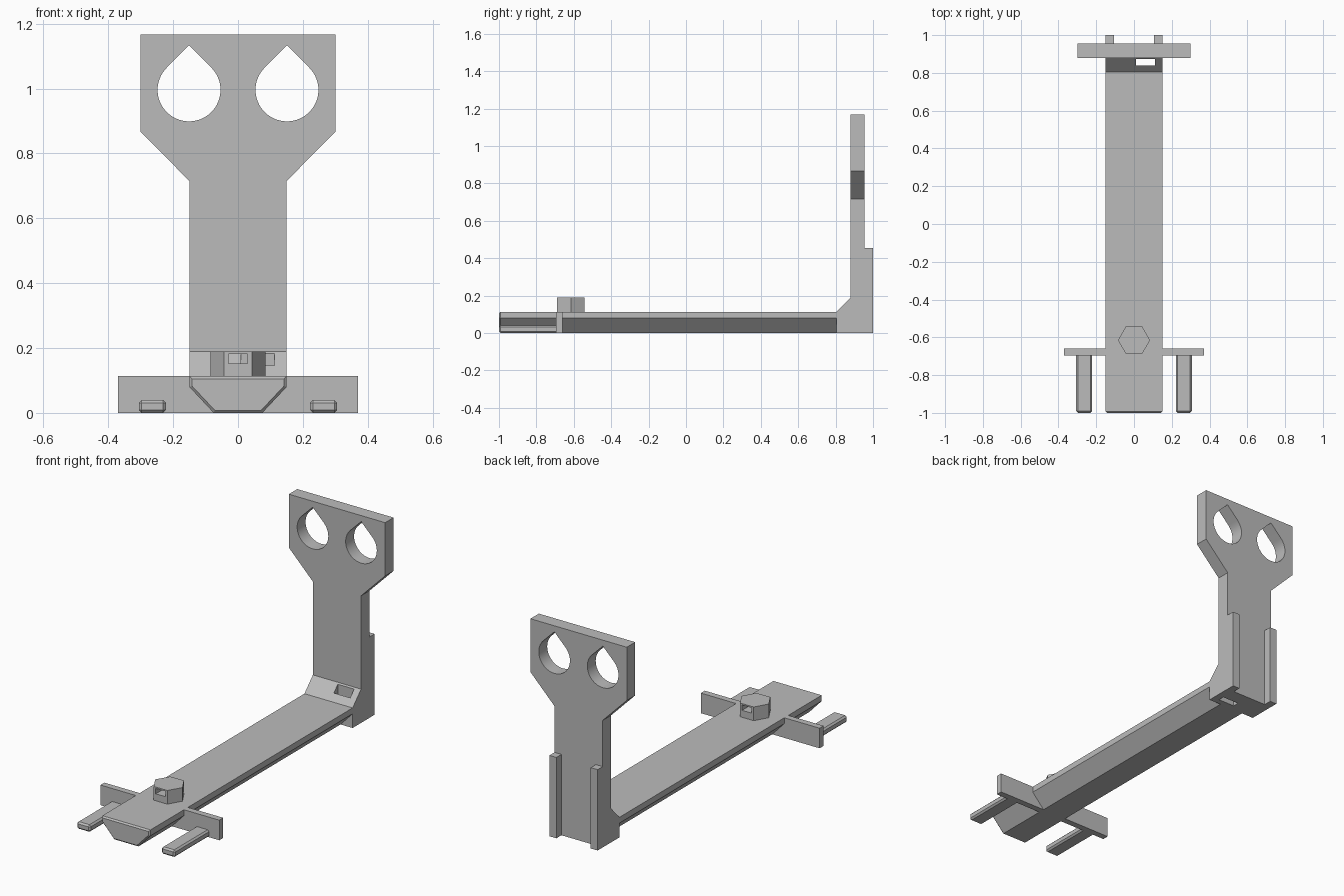
import bpy, bmesh, math
from mathutils import Vector

cube = bpy.data.objects.get("Cube")
if cube:
    bpy.data.objects.remove(cube, do_unlink=True)

grey = bpy.data.materials.new("plain grey")
grey.use_nodes = True
grey.diffuse_color = (0.5, 0.5, 0.5, 1)
grey.node_tree.nodes["Principled BSDF"].inputs["Base Color"].default_value = (0.5, 0.5, 0.5, 1)


def prism(name, outline, axis, low, high, end_chamfer=0):
    """Extrude a 2D outline along an axis; optionally chamfer its low end."""
    bm = bmesh.new()

    def place(p):
        co = list(p)
        co.insert(axis, low)
        return co

    base = bm.faces.new([bm.verts.new(place(p)) for p in outline])
    shift = Vector((0, 0, 0))
    shift[axis] = high - low
    extruded = bmesh.ops.extrude_face_region(bm, geom=[base], use_keep_orig=True)["geom"]
    bmesh.ops.translate(bm, vec=shift, verts=[v for v in extruded if isinstance(v, bmesh.types.BMVert)])
    bmesh.ops.recalc_face_normals(bm, faces=bm.faces)
    if end_chamfer:
        rim = [e for e in bm.edges if all(abs(v.co[axis] - low) < 1e-5 for v in e.verts)]
        bmesh.ops.bevel(bm, geom=rim, offset=end_chamfer, segments=1, affect='EDGES')
    mesh = bpy.data.meshes.new(name)
    bm.to_mesh(mesh)
    bm.free()
    mesh.materials.append(grey)
    obj = bpy.data.objects.new(name, mesh)
    bpy.context.collection.objects.link(obj)
    return obj


def box(name, x, y, z):
    return prism(name, [(x[0], y[0]), (x[1], y[0]), (x[1], y[1]), (x[0], y[1])], 2, *z)


def apply(obj, modifier):
    bpy.context.view_layer.objects.active = obj
    bpy.ops.object.modifier_apply(modifier=modifier.name)


def cut(obj, cutter):
    mod = obj.modifiers.new("cut", 'BOOLEAN')
    mod.operation = 'DIFFERENCE'
    mod.solver = 'EXACT'
    mod.object = cutter
    apply(obj, mod)
    bpy.data.objects.remove(cutter, do_unlink=True)


def mirrored(half):
    return half + [(-x, z) for x, z in reversed(half)]


# Long rail with a keel-shaped section
prism("rail", mirrored([(0.075, 0), (0.15, 0.08), (0.15, 0.113)]), 1, -1, 0.81, 0.008)

# Crossbar and its two forward prongs
box("crossbar", (-0.37, 0.37), (-0.695, -0.66), (0, 0.113))
for side, name in ((-1, "right_prong"), (1, "left_prong")):
    x = sorted((side * 0.222, side * 0.306))
    prong = box(name, x, (-1, -0.68), (0, 0.04))
    bevel = prong.modifiers.new("chamfer", 'BEVEL')
    bevel.width = 0.009
    bevel.segments = 1
    apply(prong, bevel)

# Hexagonal knob with a through hole
r = 0.085
hexagon = [(r * math.cos(k * math.pi / 3), r * math.sin(k * math.pi / 3) - 0.615) for k in range(6)]
knob = prism("hex_knob", hexagon, 2, 0.1, 0.19)
cut(knob, box("knob_hole", (-0.03, 0.03), (-0.8, -0.4), (0.152, 0.182)))

# Upright plate that flares to a wide head with teardrop holes
plate = prism("upright_plate", mirrored([(0.15, 0), (0.15, 0.715), (0.3, 0.867), (0.3, 1.167)]), 1, 0.88, 0.955)
for side in (-1, 1):
    cx, cz, radius, steps = side * 0.151, 0.996, 0.097, 48
    arc = [math.radians(135 + 270 * k / steps) for k in range(steps + 1)]
    drop = [(cx + radius * math.cos(a), cz + radius * math.sin(a)) for a in arc]
    drop.append((cx, cz + radius * math.sqrt(2)))
    cut(plate, prism("teardrop_hole", drop, 1, 0.8, 1.05))

# Sloped foot joining rail and upright, with a vertical slot
foot = prism("foot", [(0.805, 0), (0.88, 0), (0.88, 0.19), (0.805, 0.113)], 0, -0.15, 0.15)
slot = ((0.01, 0.112), (0.838, 0.873))
cut(foot, box("slot", *slot, (-0.1, 0.4)))

# Stiffening ribs behind the upright
for side, name in ((-1, "right_rib"), (1, "left_rib")):
    box(name, sorted((side * 0.107, side * 0.15)), (0.955, 1), (0, 0.455))

# Smooth the curved hole walls, keep corners sharp
bpy.ops.object.select_all(action='DESELECT')
plate.select_set(True)
bpy.context.view_layer.objects.active = plate
bpy.ops.object.shade_smooth_by_angle(angle=math.radians(30))
